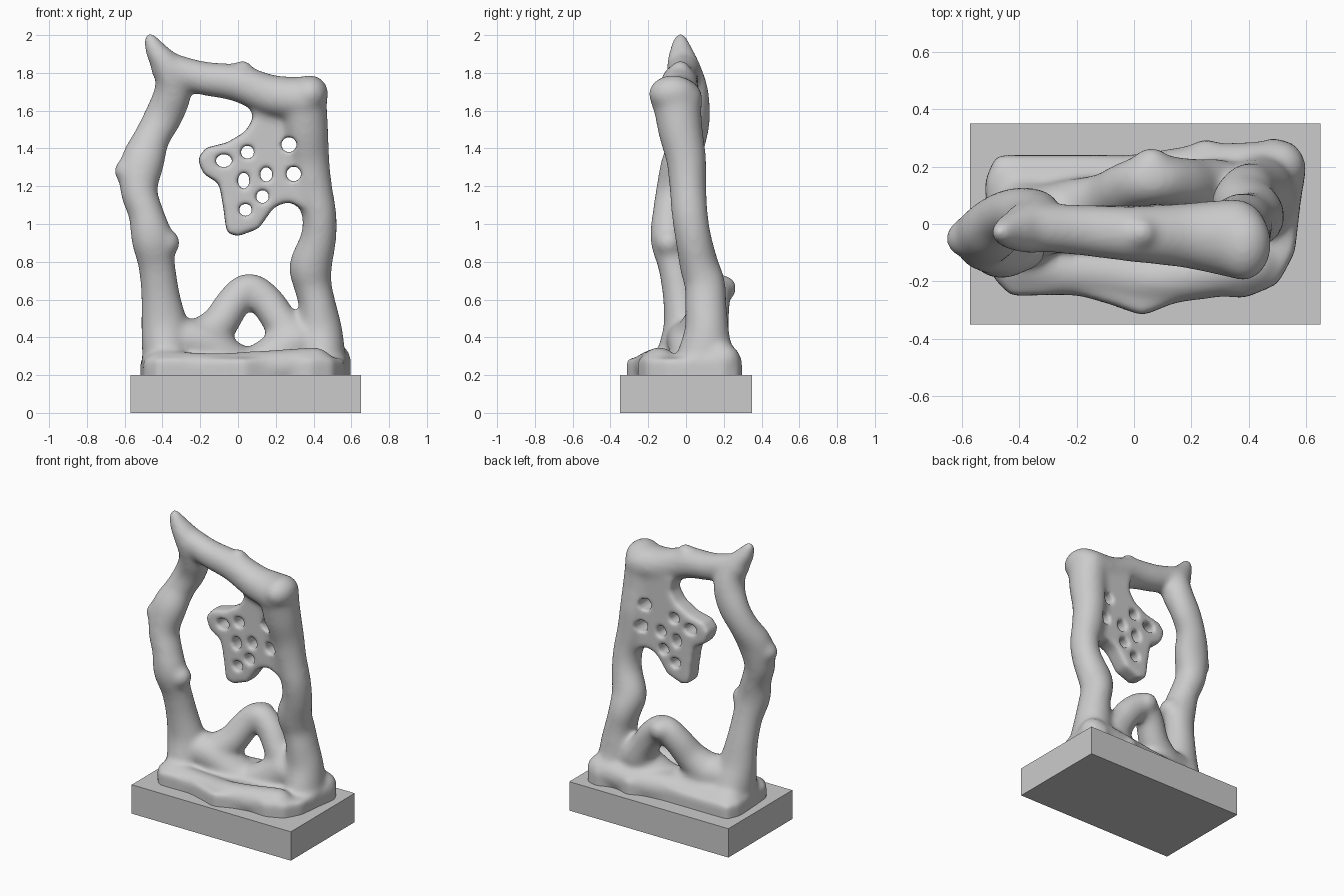
import bpy, bmesh
from math import pi
from mathutils import Vector, Matrix

bm = bmesh.new()


def blob(x, y, z, rx, ry=None, rz=None):
    m = Matrix.Translation((x, y, z)) @ Matrix.Diagonal((rx, ry or rx, rz or rx, 1))
    bmesh.ops.create_icosphere(bm, subdivisions=3, radius=1, matrix=m)


def limb(points, steps=7):
    """Sweep ellipsoids (x, y, z, rx, ry) along a Catmull-Rom path."""
    p = [Vector(q) for q in points]
    p = [p[0]] + p + [p[-1]]
    for i in range(1, len(p) - 2):
        a, b, c, d = p[i - 1:i + 3]
        for s in range(steps + (i == len(p) - 3)):
            t = s / steps
            v = 0.5 * (2 * b + (c - a) * t + (2 * a - 5 * b + 4 * c - d) * t ** 2
                       + (3 * b - a - 3 * c + d) * t ** 3)
            blob(v[0], v[1], v[2], v[3], v[4], min(v[3], v[4]))


def plate(outline, depth):
    """Solid from a closed outline, pushed along depth."""
    f = bm.faces.new([bm.verts.new(q) for q in outline])
    geo = bmesh.ops.extrude_face_region(bm, geom=[f], use_keep_orig=True)
    vs = [g for g in geo['geom'] if isinstance(g, bmesh.types.BMVert)]
    bmesh.ops.translate(bm, verts=vs, vec=depth)


# left column, foot to pointed tip
limb([(-.38, .0, .33, .13, .15), (-.39, -.01, .46, .125, .11), (-.41, -.03, .62, .105, .095),
      (-.43, -.06, .78, .1, .09), (-.455, -.09, .92, .112, .1), (-.485, -.08, 1.05, .095, .1),
      (-.525, -.06, 1.18, .1, .1), (-.505, -.03, 1.33, .118, .1), (-.46, .02, 1.45, .1, .09),
      (-.395, .04, 1.57, .105, .09), (-.345, .02, 1.7, .1, .1), (-.36, -.01, 1.81, .085, .095),
      (-.43, -.025, 1.91, .06, .065), (-.465, -.03, 1.98, .036, .036)])
blob(-.59, -.05, 1.28, .068)
blob(-.38, -.09, .9, .075)

# top beam and heavy corner
limb([(-.38, -.01, 1.83, .085, .085), (-.2, -.02, 1.775, .1, .09), (0, -.035, 1.745, .1, .1),
      (.18, -.04, 1.68, .11, .115), (.35, -.05, 1.66, .12, .14)])
blob(.025, -.03, 1.815, .055)
blob(.38, -.07, 1.69, .1, .13, .1)

# right column, top to foot
limb([(.35, -.05, 1.66, .12, .13), (.36, -.03, 1.5, .12, .12), (.375, .0, 1.35, .11, .108),
      (.395, .01, 1.2, .105, .1), (.43, .02, 1.05, .093, .098), (.425, .04, .92, .097, .098),
      (.385, .07, .78, .115, .105), (.395, .1, .68, .102, .11), (.42, .105, .57, .1, .112),
      (.435, .11, .43, .12, .12), (.45, .1, .3, .12, .15)])

# hanging web, pierced later
web = [(.06, 1.65), (.08, 1.56), (.04, 1.49), (-.06, 1.43), (-.17, 1.405), (-.215, 1.345), (-.185, 1.265),
       (-.1, 1.215), (-.08, 1.1), (-.06, .95), (0, .935), (.11, .975), (.19, 1.09), (.27, 1.12),
       (.34, 1.08), (.4, 1.1), (.4, 1.65)]
plate([(x, -.065, z) for x, z in web], (0, .13, 0))

# spreading mound on the plinth
foot = [(-.5, -.17), (-.43, -.25), (-.2, -.245), (-.08, -.28), (.03, -.32), (.15, -.27), (.25, -.24),
        (.38, -.26), (.5, -.21), (.56, -.1), (.58, .08), (.6, .2), (.56, .28), (.48, .3), (.36, .25),
        (.25, .3), (.15, .25), (0, .24), (-.3, .24), (-.48, .24), (-.52, .15)]
plate([(x, y, .1) for x, y in foot], (0, 0, .19))
limb([(-.4, -.15, .24, .1, .09), (-.1, -.17, .23, .1, .09), (.1, -.19, .24, .1, .09), (.4, -.14, .25, .11, .1)])
limb([(-.4, .12, .25, .11, .1), (-.1, .13, .25, .1, .1), (.24, .18, .25, .1, .1), (.51, .2, .28, .09, .09)])
limb([(-.4, 0, .38, .11, .11), (-.2, .03, .37, .12, .13), (.05, .06, .25, .1, .12), (.3, .1, .37, .13, .12)])

# small arch with a nub behind
limb([(-.2, .04, .38, .12, .12), (-.1, .08, .47, .1, .1), (-.02, .13, .59, .095, .09),
      (.06, .155, .65, .1, .09), (.15, .145, .59, .095, .09), (.22, .13, .49, .095, .1), (.28, .12, .4, .12, .11)])
blob(.06, .2, .66, .07)

bmesh.ops.recalc_face_normals(bm, faces=bm.faces)
me = bpy.data.meshes.new("organic_frame")
bm.to_mesh(me)
bm.free()
frame = bpy.data.objects.new("organic_frame", me)
bpy.context.collection.objects.link(frame)

# oval hole cutters
hb = bmesh.new()
for x, z, rx, rz in [(-.075, 1.335, .044, .035), (.05, 1.38, .036, .036), (.27, 1.42, .041, .041),
                     (.03, 1.23, .031, .044), (.15, 1.262, .033, .04), (.295, 1.265, .04, .04),
                     (.13, 1.145, .035, .035), (.04, 1.075, .035, .033)]:
    m = Matrix.Translation((x, 0, z)) @ Matrix.Diagonal((rx, 1, rz, 1)) @ Matrix.Rotation(pi / 2, 4, 'X')
    bmesh.ops.create_cone(hb, cap_ends=True, segments=24, radius1=1, radius2=1, depth=.6, matrix=m)
hm = bpy.data.meshes.new("hole_cutters")
hb.to_mesh(hm)
hb.free()
cutters = bpy.data.objects.new("hole_cutters", hm)
cutters.hide_render = True
bpy.context.collection.objects.link(cutters)


def fuse(size, rounds):
    r = frame.modifiers.new("fuse", 'REMESH')
    r.mode, r.voxel_size, r.use_smooth_shade = 'VOXEL', size, True
    s = frame.modifiers.new("soften", 'SMOOTH')
    s.factor, s.iterations = .5, rounds


# fuse, pierce, then round the hole rims
fuse(.013, 24)
cut = frame.modifiers.new("pierce", 'BOOLEAN')
cut.operation, cut.object, cut.solver = 'DIFFERENCE', cutters, 'EXACT'
fuse(.011, 6)
done = bpy.data.meshes.new_from_object(frame.evaluated_get(bpy.context.evaluated_depsgraph_get()))
frame.modifiers.clear()
frame.data = done
done.polygons.foreach_set("use_smooth", [True] * len(done.polygons))
bpy.data.objects.remove(cutters)

# plinth
bpy.ops.mesh.primitive_cube_add(size=1, location=(.04, 0, .1))
plinth = bpy.context.object
plinth.name = "plinth"
plinth.scale = (1.22, .7, .2)
